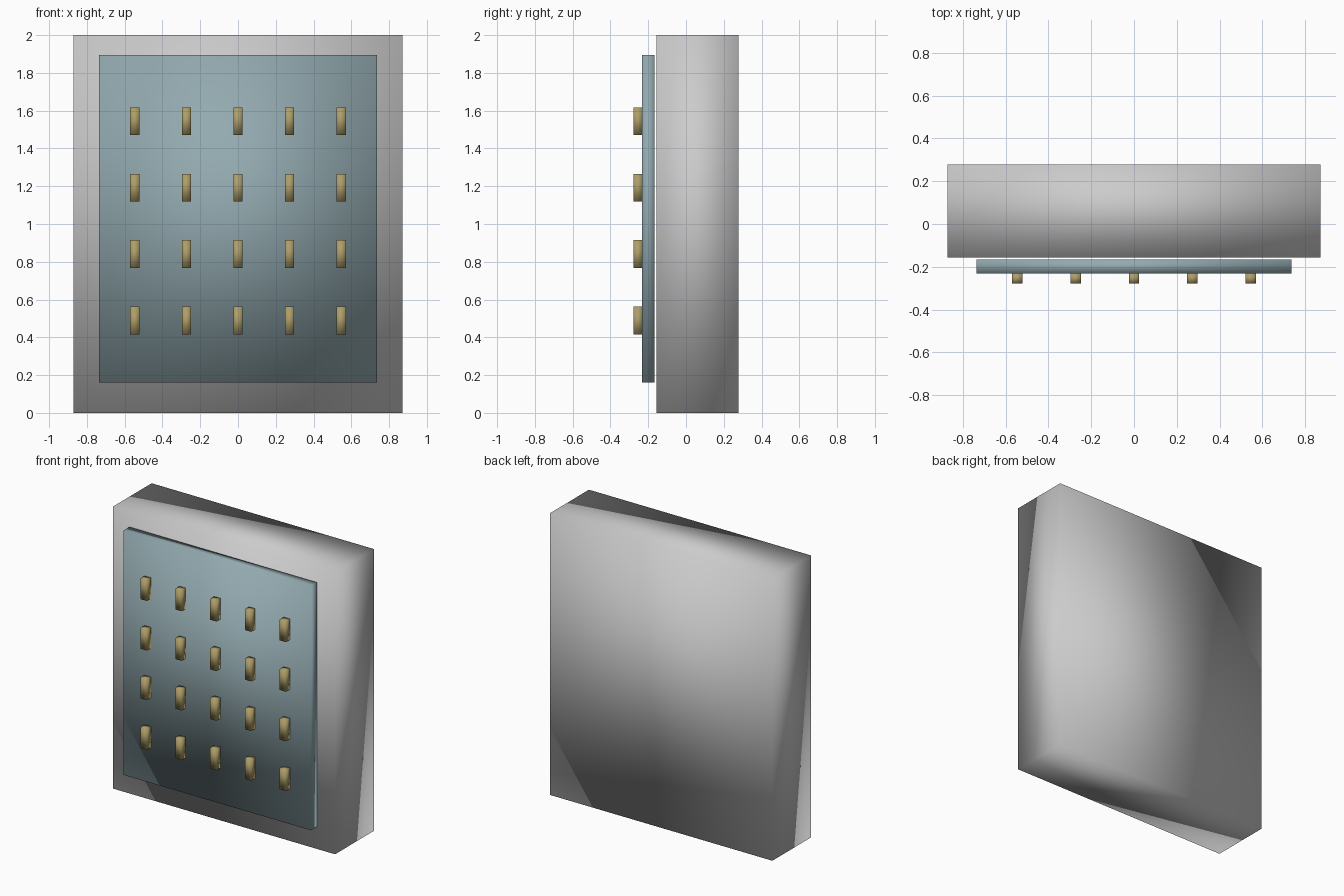
import bpy

if "Cube" in bpy.data.objects:
    bpy.data.objects.remove(bpy.data.objects["Cube"])


def material(name, color):
    m = bpy.data.materials.new(name)
    m.diffuse_color = (*color, 1)
    m.use_nodes = True
    m.node_tree.nodes["Principled BSDF"].inputs["Base Color"].default_value = m.diffuse_color
    return m


def box(name, x, y, z, mat=None):
    """Smooth-shaded box from (min, max) ranges."""
    bpy.ops.mesh.primitive_cube_add(size=1, location=[sum(r) / 2 for r in (x, y, z)])
    ob = bpy.context.object
    ob.name = name
    ob.scale = [r[1] - r[0] for r in (x, y, z)]
    bpy.ops.object.transform_apply(location=False, rotation=False, scale=True)
    bpy.ops.object.shade_smooth()
    if mat:
        ob.data.materials.append(mat)
    return ob


teal = material("panel_teal", (0.29, 0.40, 0.43))
brass = material("peg_brass", (0.42, 0.34, 0.14))

# Main slab and the board floating just in front of it
box("body", (-0.872, 0.872), (-0.157, 0.277), (0, 2))
box("front_panel", (-0.735, 0.735), (-0.232, -0.166), (0.162, 1.896), teal)

# Pegs: 4 rows of 5
for row in range(4):
    for col in range(5):
        x = (col - 2) * 0.273
        z = 0.488 + row * 0.352
        box(f"peg_{row}_{col}", (x - 0.0245, x + 0.0245), (-0.277, -0.231),
            (z - 0.074, z + 0.074), brass)
